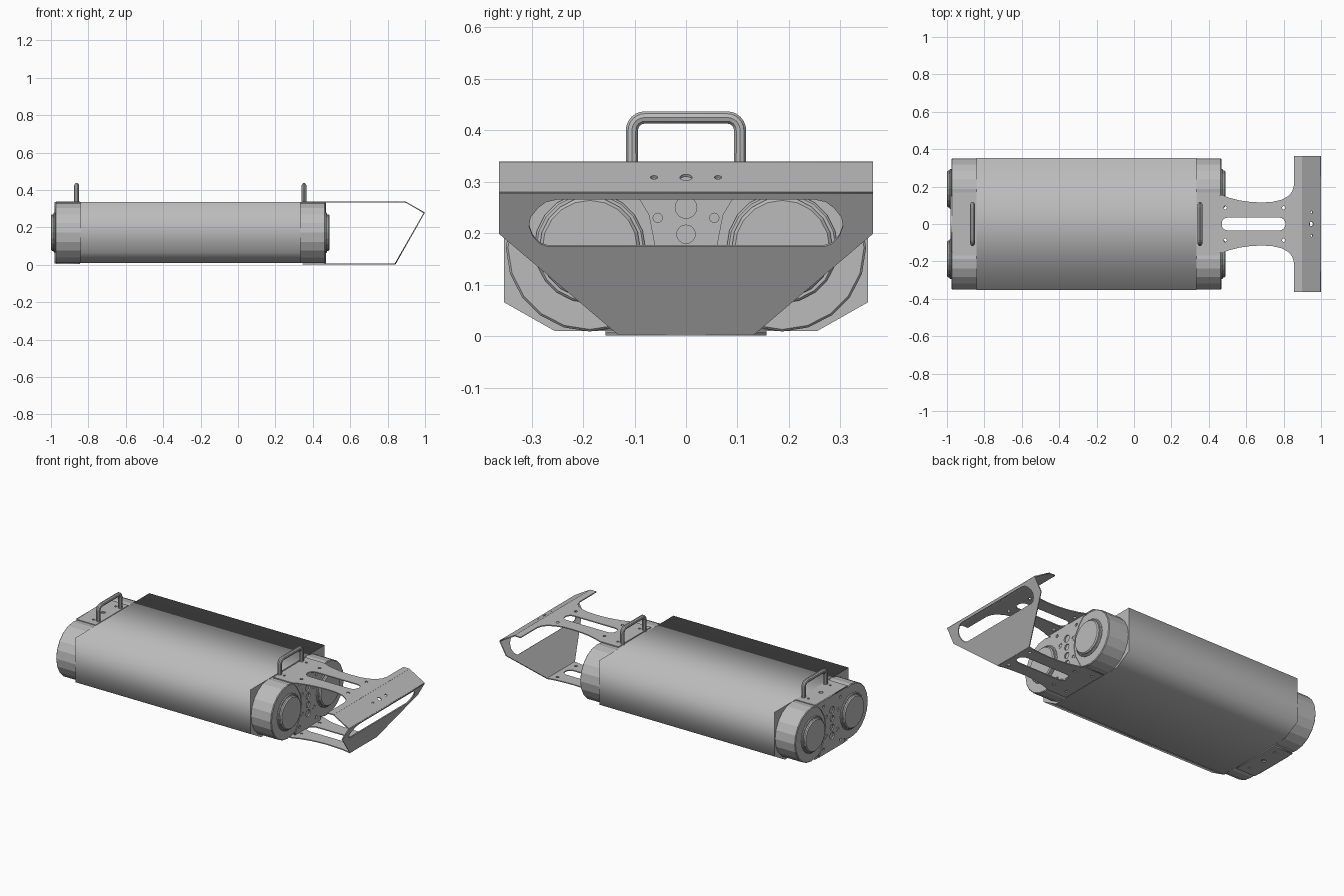
import bpy, math
from mathutils import Matrix, Vector

cube = bpy.data.objects.get("Cube")
if cube:
    bpy.data.objects.remove(cube, do_unlink=True)

grey = bpy.data.materials.new("satin grey metal")
grey.use_nodes = True
COLOUR = (0.5, 0.5, 0.5, 1)
grey.diffuse_color = COLOUR
grey.node_tree.nodes["Principled BSDF"].inputs["Base Color"].default_value = COLOUR

MID = -0.255          # centre of the housing along x
AXIS_Y, AXIS_Z = 0.187, 0.172
THICK = 0.006


def finish(ob, name, smooth=False):
    ob.name = name
    ob.data.materials.clear()
    ob.data.materials.append(grey)
    bpy.ops.object.select_all(action='DESELECT')
    ob.select_set(True)
    bpy.context.view_layer.objects.active = ob
    if ob.type == 'CURVE':
        bpy.ops.object.convert(target='MESH')
        ob = bpy.context.object
    if smooth:
        bpy.ops.object.shade_smooth_by_angle(angle=math.radians(35))
    return ob


def circle(cx, cy, r, n=16):
    return [(cx + r * math.cos(2 * math.pi * i / n),
             cy + r * math.sin(2 * math.pi * i / n)) for i in range(n)]


def slot(x0, x1, r):
    """Round-ended slot along the first axis."""
    pts = []
    for i in range(18):
        a = -math.pi / 2 + math.pi * (i if i < 9 else i - 1) / 8
        pts.append(((x1 - r if i < 9 else x0 + r) + r * math.cos(a), r * math.sin(a)))
    return pts


def mirrored(half):
    """Close an outline by mirroring its +y half."""
    return half + [(u, -v) for u, v in reversed(half)]


def sheet(name, loops, origin, along, across, depth=THICK):
    """Flat sheet from an outline and holes, placed by two direction vectors."""
    cu = bpy.data.curves.new(name, 'CURVE')
    cu.dimensions = '2D'
    cu.fill_mode = 'BOTH'
    cu.extrude = depth / 2
    for loop in loops:
        sp = cu.splines.new('POLY')
        sp.points.add(len(loop) - 1)
        for p, (u, v) in zip(sp.points, loop):
            p.co = (u, v, 0, 1)
        sp.use_cyclic_u = True
    ob = bpy.data.objects.new(name, cu)
    bpy.context.collection.objects.link(ob)
    a, b = Vector(along).normalized(), Vector(across).normalized()
    rot = Matrix((a, b, a.cross(b))).transposed().to_4x4()
    ob.matrix_world = Matrix.Translation(origin) @ rot
    return finish(ob, name)


def drum(name, x0, x1, y, r, sides, bevel=0.0):
    bpy.ops.mesh.primitive_cylinder_add(
        vertices=sides, radius=r, depth=abs(x1 - x0),
        location=((x0 + x1) / 2, y, AXIS_Z), rotation=(0, math.pi / 2, 0))
    ob = bpy.context.object
    if bevel:
        m = ob.modifiers.new("edge", 'BEVEL')
        m.width, m.segments, m.limit_method = bevel, 1, 'ANGLE'
        m.angle_limit = math.radians(60)
    return finish(ob, name)


def block(name, x0, x1, half_y, z0, z1):
    bpy.ops.mesh.primitive_cube_add(size=1, location=((x0 + x1) / 2, 0, (z0 + z1) / 2))
    ob = bpy.context.object
    ob.scale = (abs(x1 - x0), 2 * half_y, z1 - z0)
    return finish(ob, name)


# Main housing with chamfered lower edges
section = mirrored([(0.01, 0.255), (0.066, 0.354), (0.335, 0.354)])
sheet("main_housing", [[(v, u) for u, v in section]], (MID, 0, 0),
      (0, 1, 0), (0, 0, 1), depth=1.176)

# Both ends: twin drums, core, drilled end plate and handle
for end, s in (("left", 1), ("right", -1)):
    def at(d):
        return MID + s * d
    block(end + "_end_core", at(0.58), at(0.712), AXIS_Y, 0.012, 0.332)
    for side, t in (("back", 1), ("front", -1)):
        y = t * AXIS_Y
        tag = f"{end}_{side}"
        drum(tag + "_drum", at(0.58), at(0.722), y, 0.163, 20, 0.004)
        drum(tag + "_drum_collar", at(0.72), at(0.731), y, 0.108, 20, 0.004)
        drum(tag + "_drum_cap", at(0.72), at(0.745), y, 0.098, 20, 0.006)
        # Raised screw bosses with sockets
        for z in (0.23, AXIS_Z * 2 - 0.23):
            sheet(tag + "_screw_ring", [circle(t * 0.055, z, 0.015), circle(t * 0.055, z, 0.009)],
                  (at(0.722), 0, 0), (0, 1, 0), (0, 0, 1), 0.008)

    # Waisted plate between the drum caps
    plate = mirrored([(0.008, 0.125), (0.05, 0.105), (0.11, 0.072), (0.172, 0.06),
                      (0.235, 0.072), (0.29, 0.105), (0.336, 0.15)])
    plate = [(v, u) for u, v in plate]
    holes = [circle(0, 0.25, 0.021), circle(0, 0.198, 0.018),
             circle(0, 0.146, 0.018), circle(0, 0.094, 0.021)]
    for t in (1, -1):
        holes += [circle(t * 0.055, z, 0.013) for z in (0.23, 0.114)]
        holes += [circle(t * 0.08, z, 0.009) for z in (0.3, 0.04)]
    sheet(end + "_end_plate", [plate] + holes, (at(0.721), 0, 0), (0, 1, 0), (0, 0, 1), 0.008)

    # Carrying handle
    path = [(0.105, 0.325)]
    for i in range(7):
        a = math.pi / 2 * i / 6
        path.append((0.08 + 0.025 * math.cos(a), 0.4 + 0.025 * math.sin(a)))
    path += [(-y, z) for y, z in reversed(path)]
    cu = bpy.data.curves.new(end + "_handle", 'CURVE')
    cu.dimensions = '3D'
    cu.bevel_depth = 0.0125
    cu.bevel_resolution = 3
    cu.use_fill_caps = True
    sp = cu.splines.new('POLY')
    sp.points.add(len(path) - 1)
    for p, (y, z) in zip(sp.points, path):
        p.co = (at(0.608), y, z, 1)
    ob = bpy.data.objects.new(end + "_handle", cu)
    bpy.context.collection.objects.link(ob)
    finish(ob, end + "_handle", smooth=True)

# Cover plates on the end without a bumper
tail = mirrored([(-0.974, 0.156), (-0.845, 0.156)])
tail_holes = [circle(-0.905, 0, 0.013)] + [circle(-0.895, t * 0.105, 0.007) for t in (1, -1)]
for name, z in (("right_top_cover", 0.334), ("right_bottom_cover", 0.008)):
    sheet(name, [tail] + tail_holes, (0, 0, z), (1, 0, 0), (0, 1, 0))

# Bumper: waisted top and bottom arms
waist = [(0.345, 0.156), (0.47, 0.156), (0.51, 0.14), (0.56, 0.127), (0.62, 0.118),
         (0.68, 0.115), (0.74, 0.118)]
arm_holes = [slot(0.467, 0.81, 0.035)]
for t in (1, -1):
    arm_holes += [circle(x, t * 0.087, 0.009) for x in (0.487, 0.8)]
    arm_holes.append(circle(0.385, t * 0.105, 0.007))
top = mirrored(waist + [(0.79, 0.13), (0.825, 0.15), (0.845, 0.172), (0.855, 0.205),
                        (0.855, 0.363), (0.897, 0.363)])
sheet("bumper_top_arm", [top] + arm_holes, (0, 0, 0.336), (1, 0, 0), (0, 1, 0))
low = mirrored(waist + [(0.79, 0.122), (0.842, 0.132)])
sheet("bumper_bottom_arm", [low] + arm_holes, (0, 0, 0.004), (1, 0, 0), (0, 1, 0))

# Bumper: sloping lip
lip_from, lip_to = Vector((0.895, 0, 0.336)), Vector((0.996, 0, 0.278))
lip_len = (lip_to - lip_from).length
lip = mirrored([(0, 0.363), (lip_len, 0.363)])
lip_holes = [circle(0.06, 0, 0.012)] + [circle(0.06, t * 0.062, 0.007) for t in (1, -1)]
sheet("bumper_lip", [lip] + lip_holes, lip_from, lip_to - lip_from, (0, 1, 0))

# Bumper: slanted face with a wide window
foot = Vector((0.84, 0, 0.004))
rise = lip_to - foot


def on_face(half):
    return mirrored([((z - foot.z) * rise.length / rise.z, y) for z, y in half])


face = on_face([(0.004, 0.132), (0.2, 0.363), (0.279, 0.363)])
window = on_face([(0.176, 0.27), (0.181, 0.284), (0.196, 0.298), (0.215, 0.305), (0.232, 0.302),
                  (0.25, 0.288), (0.262, 0.272), (0.267, 0.25)])
sheet("bumper_face", [face, window], foot, rise, (0, 1, 0))
